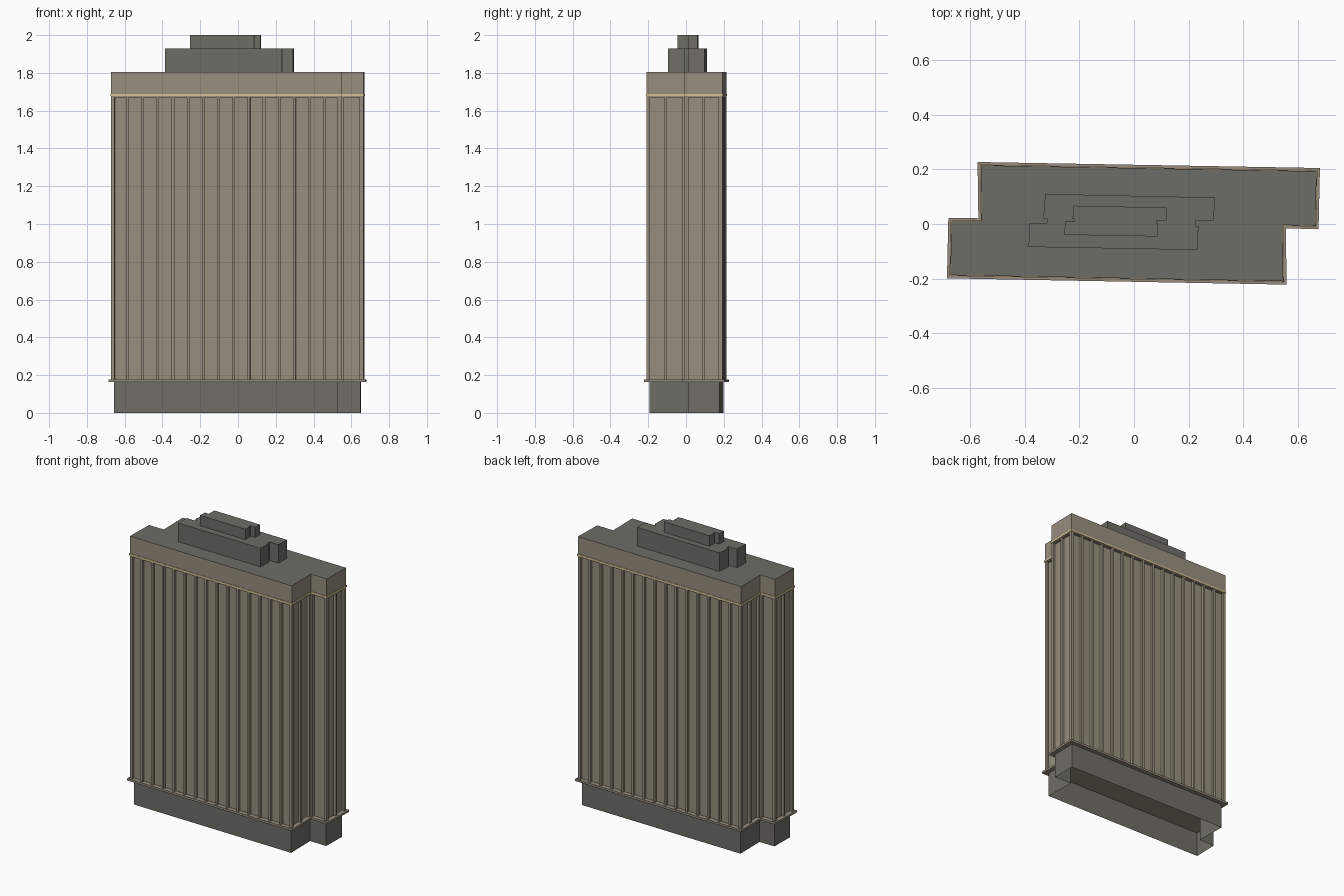
import bpy, bmesh
from mathutils import Vector

cube = bpy.data.objects.get("Cube")
if cube:
    bpy.data.objects.remove(cube, do_unlink=True)


def material(name, rgb):
    m = bpy.data.materials.new(name)
    m.use_nodes = True
    m.diffuse_color = (*rgb, 1)
    m.node_tree.nodes["Principled BSDF"].inputs["Base Color"].default_value = (*rgb, 1)
    return m


stone = material("tan stone", (0.31, 0.27, 0.21))
slate = material("dark grey slate", (0.155, 0.153, 0.133))
gold = material("pale gold trim", (0.66, 0.52, 0.29))

# Stepped footprints, listed clockwise and reversed so that faces point outward
plan = [Vector(p) for p in reversed([
    (-0.573, 0.227), (0.681, 0.205), (0.676, -0.019), (0.556, -0.016),
    (0.559, -0.222), (-0.685, -0.199), (-0.680, 0.022), (-0.570, 0.021)])]
tier_plan = [Vector(p) for p in reversed([
    (-0.325, 0.11), (0.296, 0.097), (0.292, 0.011), (0.226, 0.012),
    (0.226, -0.008), (0.236, -0.008), (0.233, -0.095), (-0.386, -0.084),
    (-0.383, 0.004), (-0.318, 0.003), (-0.318, 0.021), (-0.332, 0.021)])]


def inset(poly, d):
    """Move every edge inward by d with mitred corners."""
    out = []
    for i, p in enumerate(poly):
        a = (p - poly[i - 1]).normalized()
        b = (poly[(i + 1) % len(poly)] - p).normalized()
        na, nb = Vector((-a.y, a.x)), Vector((-b.y, b.x))
        out.append(p + (na + nb) * d / (1 + na.dot(nb)))
    return out


def add_prism(bm, poly, z0, z1, caps=True):
    low = [bm.verts.new((p.x, p.y, z0)) for p in poly]
    high = [bm.verts.new((p.x, p.y, z1)) for p in poly]
    for i in range(len(poly)):
        j = (i + 1) % len(poly)
        bm.faces.new((low[i], low[j], high[j], high[i]))
    if caps:
        bm.faces.new(high)
        bm.faces.new(low[::-1])


def finish(name, bm, *mats):
    mesh = bpy.data.meshes.new(name)
    if len(mats) > 1:  # second material goes on upward faces
        bm.normal_update()
        for f in bm.faces:
            f.material_index = int(f.normal.z > 0.5)
    bm.to_mesh(mesh)
    bm.free()
    for m in mats:
        mesh.materials.append(m)
    obj = bpy.data.objects.new(name, mesh)
    bpy.context.collection.objects.link(obj)


def prism(name, poly, z0, z1, *mats, caps=True):
    bm = bmesh.new()
    add_prism(bm, poly, z0, z1, caps)
    finish(name, bm, *mats)


# Main block: open plinth, ledge, recessed wall, parapet with dark roof
face_line = inset(plan, 0.012)
wall_line = inset(plan, 0.029)
prism("plinth", wall_line, 0, 0.165, slate, caps=False)
prism("ledge", plan, 0.164, 0.178, stone)
prism("wall", wall_line, 0.178, 1.67, stone, caps=False)
prism("parapet", face_line, 1.67, 1.805, stone, slate)
prism("trim_band", inset(plan, 0.009), 1.677, 1.689, gold)

# Vertical ribs, evenly spaced along every side with one at each corner
bm = bmesh.new()
half, depth = 0.007, 0.02
for i, a in enumerate(face_line):
    b = face_line[(i + 1) % len(face_line)]
    along = (b - a).normalized()
    inward = Vector((-along.y, along.x))
    length = (b - a).length
    count = max(1, int(length / 0.08))
    for k in range(count + 1):
        c = a + along * (half + (length - 2 * half) * k / count)
        l, r = c - along * half, c + along * half
        add_prism(bm, [l, r, r + inward * depth, l + inward * depth], 0.178, 1.67)
finish("wall_ribs", bm, stone)

# Rooftop tiers, the upper a smaller copy of the lower
prism("lower_roof_tier", tier_plan, 1.805, 1.93, slate)
lower_mid, upper_mid = Vector((-0.045, 0.008)), Vector((-0.067, 0.011))
upper_plan = [(p - lower_mid) * 0.55 + upper_mid for p in tier_plan]
prism("upper_roof_tier", upper_plan, 1.93, 2.0, slate)
